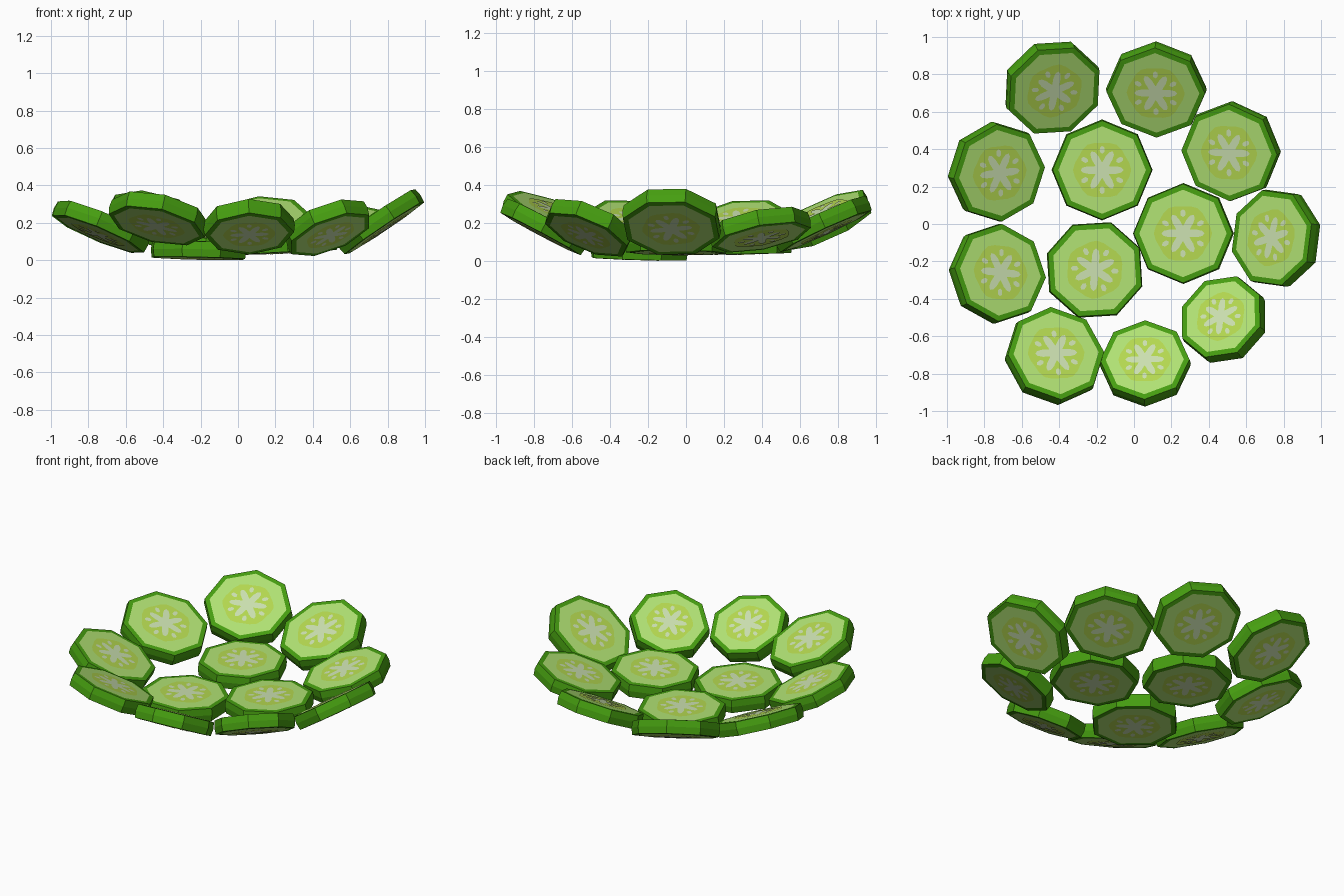
import bpy, bmesh, math
from mathutils import Matrix, Vector

if "Cube" in bpy.data.objects:
    bpy.data.objects.remove(bpy.data.objects["Cube"])


def material(name, rgb):
    """Flat colour given in sRGB 0-255, stored linear."""
    lin = [(c / 255 / 12.92) if c < 10 else ((c / 255 + 0.055) / 1.055) ** 2.4 for c in rgb]
    m = bpy.data.materials.new(name)
    m.diffuse_color = (*lin, 1)
    m.use_nodes = True
    m.node_tree.nodes["Principled BSDF"].inputs["Base Color"].default_value = m.diffuse_color
    return m


MATS = [material("peel green", (70, 158, 16)),
        material("flesh light green", (177, 226, 116)),
        material("pulp yellow green", (180, 216, 80)),
        material("seed pale", (203, 224, 176))]

HALF = 0.044   # half thickness of a slice


def ring(bm, r, z, phase):
    return [bm.verts.new((r * math.cos(phase + k * math.pi / 4),
                          r * math.sin(phase + k * math.pi / 4), z)) for k in range(8)]


def plate(bm, pts, z, mat, side):
    """Thin flat colour patch on the top (side 1) or bottom (side -1)."""
    vs = [bm.verts.new((x, y, z * side)) for x, y in pts]
    f = bm.faces.new(vs if side > 0 else vs[::-1])
    f.material_index = mat


def polar(n, fn, phase, centre=(0, 0)):
    out = []
    for k in range(n):
        a = 2 * math.pi * k / n
        out.append((centre[0] + fn(a) * math.cos(a + phase),
                    centre[1] + fn(a) * math.sin(a + phase)))
    return out


def slice_mesh(radius, phase):
    bm = bmesh.new()
    # octagonal peel: flat ring, slightly bulging side, flat ring
    prof = [(radius - 0.036, -HALF), (radius - 0.006, -HALF + 0.002), (radius, 0),
            (radius - 0.006, HALF - 0.002), (radius - 0.036, HALF)]
    rings = [ring(bm, r, z, phase) for r, z in prof]
    for a, b in zip(rings, rings[1:]):
        for k in range(8):
            j = (k + 1) % 8
            bm.faces.new((a[k], a[j], b[j], b[k]))
    # flesh on both sides
    bm.faces.new(rings[-1]).material_index = 1
    bm.faces.new(rings[0][::-1]).material_index = 1
    # pulp disc, pale star core and loose seeds on both sides
    s = radius / 0.27
    for side in (1, -1):
        plate(bm, polar(24, lambda a: s * (0.150 + 0.006 * math.cos(6 * a)), phase),
              HALF + 0.002, 2, side)
        plate(bm, polar(48, lambda a: s * (0.078 + 0.037 * math.cos(6 * a)), phase),
              HALF + 0.004, 3, side)
        for k in range(6):
            a = phase + (k + 0.5) * math.pi / 3
            c = (s * 0.108 * math.cos(a), s * 0.108 * math.sin(a))
            plate(bm, polar(8, lambda t: s * (0.017 + 0.004 * math.cos(2 * t)), a, c),
                  HALF + 0.004, 3, side)
    me = bpy.data.meshes.new("cucumber_slice")
    bm.to_mesh(me)
    bm.free()
    for m in MATS:
        me.materials.append(m)
    return me


# x, y, z of the centre, radius, inward tilt, turn of the octagon (degrees)
SLICES = [
    (-0.435, 0.730, 0.215, 0.270, 28, 23),
    (0.120, 0.720, 0.195, 0.270, 25, 0),
    (0.520, 0.390, 0.165, 0.270, 18, -1),
    (-0.735, 0.280, 0.180, 0.270, 24, 5),
    (-0.170, 0.290, 0.082, 0.270, 1, 0),
    (0.265, -0.050, 0.086, 0.270, 3, 0),
    (0.760, -0.075, 0.207, 0.270, 34, 15),
    (-0.730, -0.265, 0.180, 0.270, 24, -4),
    (-0.210, -0.245, 0.054, 0.270, 2, 26),
    (-0.425, -0.705, 0.225, 0.270, 24, 4),
    (0.060, -0.745, 0.180, 0.245, 28, 0),
    (0.480, -0.510, 0.175, 0.245, 30, 27),
]

# slices laid out as a shallow bowl, each leaning toward the middle
objs = []
for i, (x, y, z, r, tilt, turn) in enumerate(SLICES):
    ob = bpy.data.objects.new(f"cucumber_slice_{i + 1}", slice_mesh(r, math.radians(turn)))
    bpy.context.collection.objects.link(ob)
    axis = Vector((y, -x, 0)).normalized()
    ob.data.transform(Matrix.Translation((x, y, z)) @ Matrix.Rotation(math.radians(tilt), 4, axis))
    objs.append(ob)

# centre the whole bowl and stand it on z = 0
pts = [v.co for o in objs for v in o.data.vertices]
lo = [min(p[k] for p in pts) for k in range(3)]
hi = [max(p[k] for p in pts) for k in range(3)]
shift = Vector((-(lo[0] + hi[0]) / 2, -(lo[1] + hi[1]) / 2, -lo[2]))
for o in objs:
    o.data.transform(Matrix.Translation(shift))
